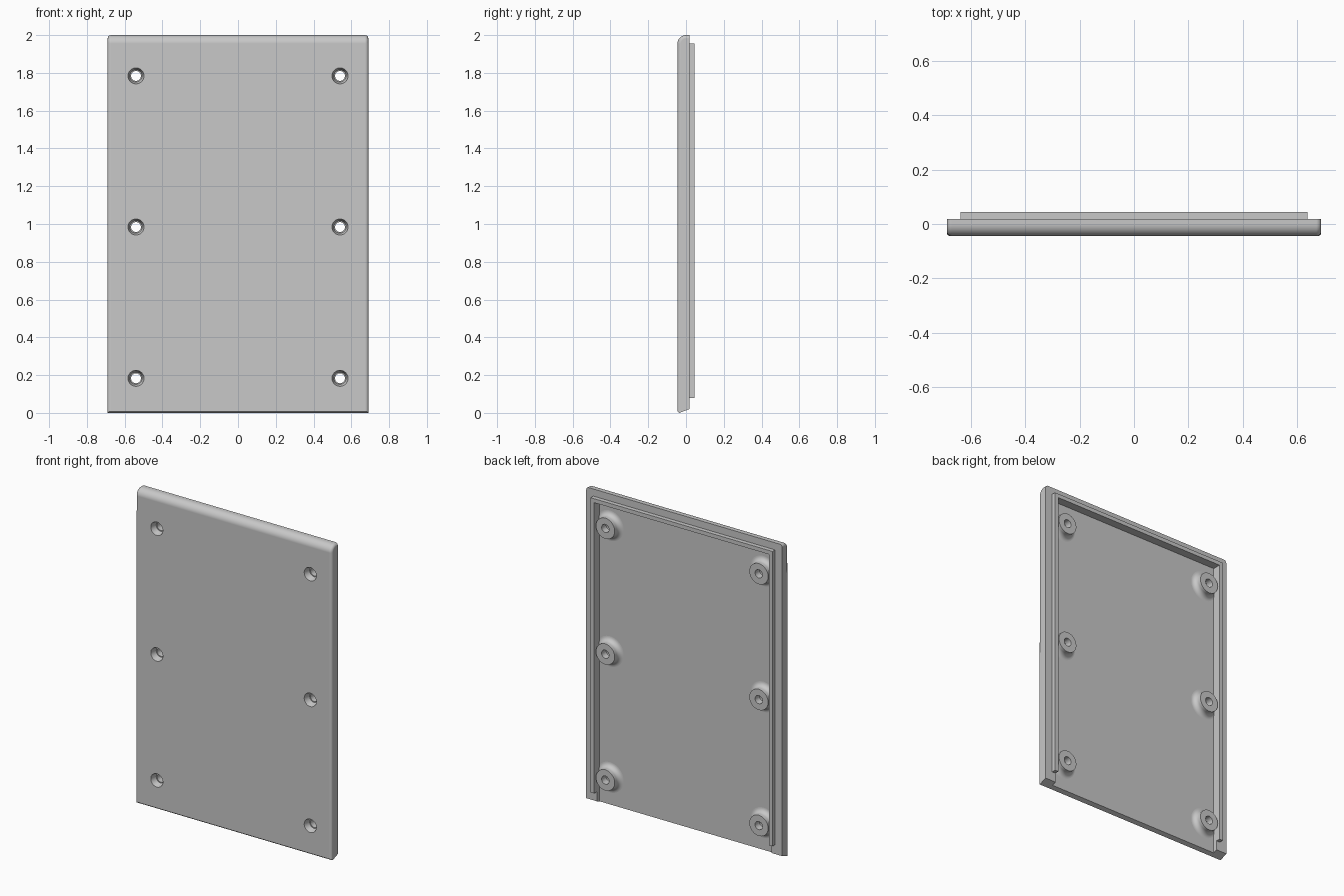
import bpy, bmesh, math

cube = bpy.data.objects.get("Cube")
if cube:
    bpy.data.objects.remove(cube)

grey = bpy.data.materials.new("plain_grey")
grey.use_nodes = True
colour = (0.58, 0.58, 0.58, 1)
grey.diffuse_color = colour
grey.node_tree.nodes["Principled BSDF"].inputs["Base Color"].default_value = colour

FRONT, FLOOR, RIM, LIP = -0.045, -0.008, 0.018, 0.045
HALF, INNER, INNER_TOP = 0.69, 0.615, 1.93
HOLES = [(x, z) for x in (-0.54, 0.54) for z in (0.183, 0.984, 1.784)]


def finish(name, bm):
    bmesh.ops.recalc_face_normals(bm, faces=bm.faces[:])
    mesh = bpy.data.meshes.new(name)
    bm.to_mesh(mesh)
    bm.free()
    ob = bpy.data.objects.new(name, mesh)
    bpy.context.collection.objects.link(ob)
    mesh.materials.append(grey)
    return ob


def extrude(points, offset):
    bm = bmesh.new()
    face = bm.faces.new([bm.verts.new(p) for p in points])
    out = bmesh.ops.extrude_face_region(bm, geom=[face])
    moved = [v for v in out["geom"] if isinstance(v, bmesh.types.BMVert)]
    bmesh.ops.translate(bm, verts=moved, vec=offset)
    # Keep the starting cap so that the solid is closed
    if not face.is_valid:
        bmesh.ops.holes_fill(bm, edges=bm.edges[:])
    return bm


def lathe(name, profile, steps=48):
    """Closed solids turned around y at every screw position."""
    bm = bmesh.new()
    for x, z in HOLES:
        rings = []
        for r, y in profile:
            angles = [math.tau * i / steps for i in range(steps)]
            rings.append([bm.verts.new((x + r * math.cos(a), y, z + r * math.sin(a))) for a in angles])
        for a, b in zip(rings, rings[1:]):
            for i in range(steps):
                j = (i + 1) % steps
                bm.faces.new((a[i], a[j], b[j], b[i]))
        bm.faces.new(rings[0])
        bm.faces.new(rings[-1])
    return finish(name, bm)


def cut(ob, cutter):
    mod = ob.modifiers.new("cut", "BOOLEAN")
    mod.operation = "DIFFERENCE"
    mod.solver = "EXACT"
    mod.object = cutter
    cutter.hide_render = True


def smooth(ob):
    bpy.ops.object.select_all(action="DESELECT")
    ob.select_set(True)
    bpy.context.view_layer.objects.active = ob
    for mod in list(ob.modifiers):
        bpy.ops.object.modifier_apply(modifier=mod.name)
    bpy.ops.object.shade_smooth_by_angle(angle=math.radians(30))
    # Keep the large faces flat beside their rounded edges
    weighted = ob.modifiers.new("flat_faces", "WEIGHTED_NORMAL")
    weighted.keep_sharp = True


# Panel: side profile with a round top front edge and a slanted bottom
radius = 0.045
profile = [(-HALF, RIM, 0.02), (-HALF, RIM, 2)]
for i in range(11):
    a = math.pi / 2 * i / 10
    profile.append((-HALF, FRONT + radius - radius * math.sin(a), 2 - radius + radius * math.cos(a)))
profile += [(-HALF, FRONT, 0.008), (-HALF, FRONT + 0.01, 0)]
bm = extrude(profile, (2 * HALF, 0, 0))
# Round the front and top edges of both ends
ends = [e for e in bm.edges
        if abs(e.verts[0].co.x - e.verts[1].co.x) < 0.001
        and min(v.co.y for v in e.verts) < RIM - 0.001
        and max(v.co.z for v in e.verts) > 0.1]
bmesh.ops.bevel(bm, geom=ends, offset=0.018, segments=4, profile=0.5, affect="EDGES")
panel = finish("panel", bm)

# Recess in the back, open at the bottom
recess = finish("recess_cutter", extrude(
    [(-INNER, FLOOR, -0.2), (INNER, FLOOR, -0.2), (INNER, FLOOR, INNER_TOP), (-INNER, FLOOR, INNER_TOP)],
    (0, 0.3, 0)))
cut(panel, recess)

# Raised lip around three sides of the back
outer, top, foot = 0.64, 1.955, 0.08
lip = finish("lip", extrude(
    [(x, RIM - 0.002, z) for x, z in (
        (-outer, foot), (-outer, top), (outer, top), (outer, foot),
        (INNER, foot), (INNER, INNER_TOP), (-INNER, INNER_TOP), (-INNER, foot))],
    (0, LIP - RIM + 0.002, 0)))

# Screw bosses with a flared base
flare = []
for i in range(9):
    a = math.pi / 2 * i / 8
    flare.append((0.096 - 0.03 * math.sin(a), FLOOR + 0.03 * (1 - math.cos(a))))
bosses = lathe("screw_bosses", [(0.096, FLOOR - 0.01)] + flare + [(0.066, 0.04)])
# Trim the flares where they meet the side walls
sides = []
for s in (-1, 1):
    inside, outside = s * (INNER + 0.005), s * 0.9
    sides.append(finish("flare_trim_cutter", extrude(
        [(inside, -0.2, -0.1), (outside, -0.2, -0.1), (outside, 0.2, -0.1), (inside, 0.2, -0.1)],
        (0, 0, 2.3))))
    cut(bosses, sides[-1])

# Tapered screw holes through panel and bosses
holes = lathe("screw_hole_cutter", [(0.0425, FRONT - 0.01), (0.0425, FRONT), (0.032, -0.005), (0.026, -0.005), (0.026, 0.1)])
cut(panel, holes)
cut(bosses, holes)

for ob in (panel, lip, bosses):
    smooth(ob)
for helper in [recess, holes] + sides:
    bpy.data.objects.remove(helper)
